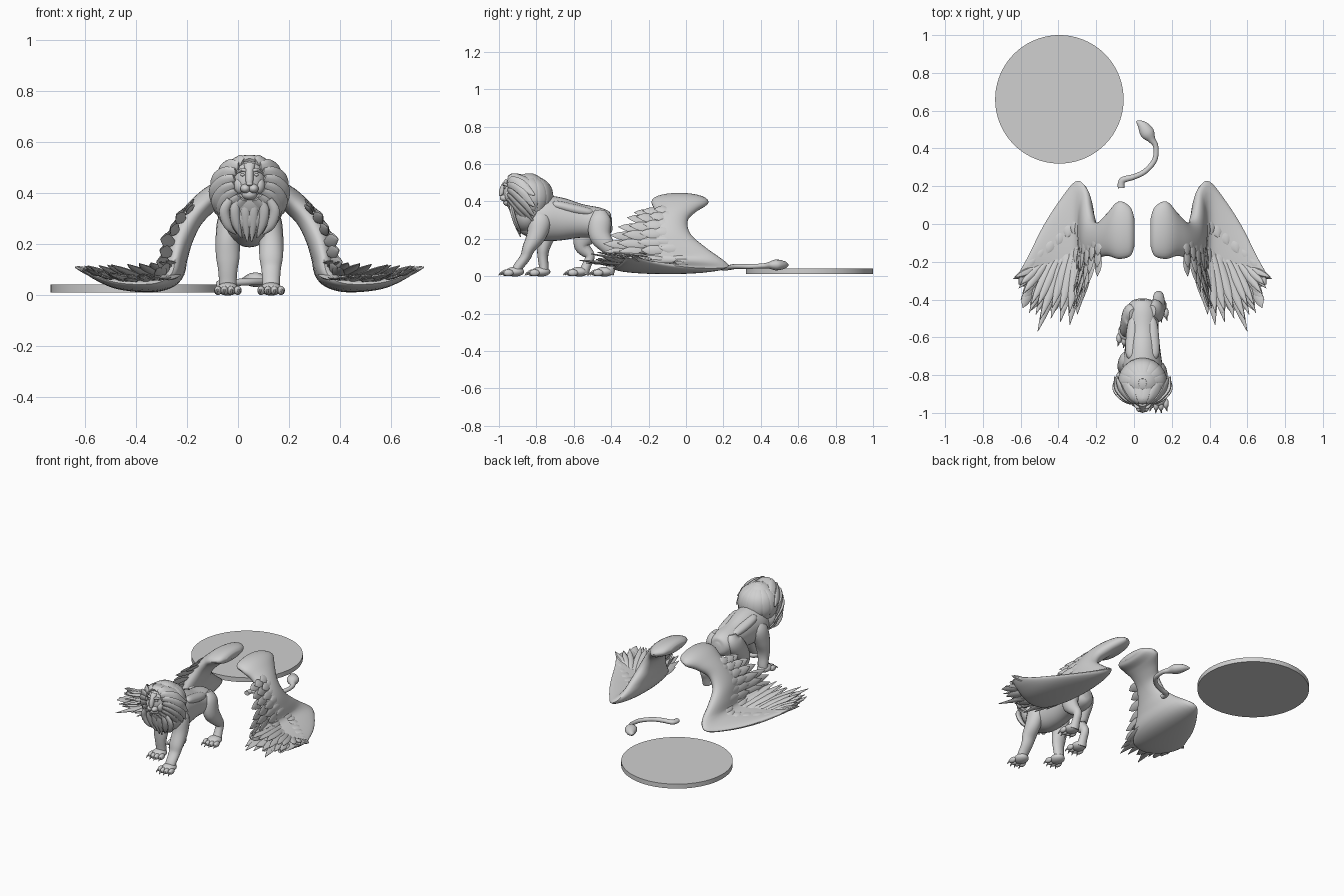
import bpy, bmesh
from math import sin, cos, pi
from mathutils import Vector, Matrix

old = bpy.data.objects.get("Cube")
if old:
    bpy.data.objects.remove(old, do_unlink=True)

CX = .045  # symmetry plane of the animal
X, Y, Z = Vector((1, 0, 0)), Vector((0, 1, 0)), Vector((0, 0, 1))

stone = bpy.data.materials.new("plain grey")
stone.use_nodes = True
grey = (.63, .63, .63, 1)
stone.diffuse_color = grey
stone.node_tree.nodes["Principled BSDF"].inputs["Base Color"].default_value = grey


def spline(rows, u):
    """Smooth interpolation through rows of numbers."""
    last = len(rows) - 1
    i = min(int(u), last - 1)
    t = u - i
    a, b, c, d = (rows[max(0, min(last, i + k))] for k in (-1, 0, 1, 2))
    return [q + t / 2 * (r - p + t * (2*p - 5*q + 4*r - s + t * (3*q - p - 3*r + s)))
            for p, q, r, s in zip(a, b, c, d)]


def tube(bm, rows, side=X, seg=16, steps=5, square=False):
    """Elliptical loft; each row is x, y, z, half width along side, half thickness.
    A square loft keeps every section parallel to side."""
    count = (len(rows) - 1) * steps
    pts = [spline(rows, k / steps) for k in range(count + 1)]
    rings = []
    for k, (x, y, z, a, b) in enumerate(pts):
        t = Vector(pts[min(k + 1, count)][:3]) - Vector(pts[max(k - 1, 0)][:3])
        if square:
            t -= side * t.dot(side)
        t.normalize()
        up = t.cross(side).normalized()
        s = up.cross(t)
        a, b = max(a, .001), max(b, .001)
        rings.append([bm.verts.new(Vector((x, y, z)) + s * a * cos(2*pi*j/seg) + up * b * sin(2*pi*j/seg))
                      for j in range(seg)])
    for r, q in zip(rings, rings[1:]):
        for j in range(seg):
            n = (j + 1) % seg
            bm.faces.new((r[j], r[n], q[n], q[j]))
    bm.faces.new(rings[0])
    bm.faces.new(rings[-1])


def ball(bm, centre, radii, seg=20):
    m = Matrix.Translation(centre) @ Matrix.Diagonal((*radii, 1))
    bmesh.ops.create_uvsphere(bm, u_segments=seg, v_segments=seg // 2 + 2, radius=1, matrix=m)


def finish(bm, name, angle=.7):
    bmesh.ops.recalc_face_normals(bm, faces=bm.faces)
    mesh = bpy.data.meshes.new(name)
    bm.to_mesh(mesh)
    bm.free()
    mesh.materials.append(stone)
    ob = bpy.data.objects.new(name, mesh)
    bpy.context.collection.objects.link(ob)
    bpy.ops.object.select_all(action='DESELECT')
    ob.select_set(True)
    bpy.context.view_layer.objects.active = ob
    bpy.ops.object.shade_smooth_by_angle(angle=angle)


# Display disc
bm = bmesh.new()
bmesh.ops.create_cone(bm, cap_ends=True, segments=96, radius1=.34, radius2=.34, depth=.03,
                      matrix=Matrix.Translation((-.395, .66, .026)))
finish(bm, "display_disc")

# Torso, with the wing sockets on the back
bm = bmesh.new()
tube(bm, [(CX, -.395, .28, .02, .03), (CX, -.41, .28, .06, .06), (CX, -.46, .285, .085, .08),
          (CX, -.56, .295, .084, .09), (CX, -.67, .305, .095, .115), (CX, -.77, .31, .105, .12),
          (CX, -.86, .31, .08, .09), (CX, -.9, .32, .03, .04)], seg=28)
for s in (-1, 1):
    tube(bm, [(CX + s*.05, -.72, .38, .01, .01), (CX + s*.053, -.69, .38, .035, .024),
              (CX + s*.05, -.6, .358, .038, .028), (CX + s*.046, -.52, .343, .03, .022),
              (CX + s*.046, -.49, .34, .01, .01)])
finish(bm, "torso")


def paw(bm, x, y):
    ball(bm, (x, y, .024), (.043, .05, .026))
    for k in (-1.5, -.5, .5, 1.5):
        tx, ty = x + k * .026, y - .05 + abs(k) * .01
        ball(bm, (tx, ty, .018), (.015, .028, .018), 12)
        tube(bm, [(tx, ty - .018, .022, .006, .006), (tx + k*.003, ty - .032, .015, .005, .005),
                  (tx + k*.005, ty - .042, .004, .001, .001)], seg=8, steps=3)


# Front legs: the left one strides ahead
for name, x, y, lean in (("left_front_leg", .13, -.91, .1), ("right_front_leg", -.04, -.77, .01)):
    bm = bmesh.new()
    tube(bm, [(x - (x - CX) * .3, y + lean + .03, .35, .02, .03), (x - (x - CX) * .1, y + lean + .03, .3, .046, .06),
              (x, y + lean + .01, .22, .048, .052), (x, y + lean * .7, .15, .046, .035),
              (x, y + lean * .5, .1, .038, .028), (x, y + .01, .045, .034, .026),
              (x, y + .005, .015, .034, .03)])
    paw(bm, x, y - .005)
    finish(bm, name)

# Hind legs: the left one trails behind
for name, x, y, hip in (("left_hind_leg", .13, -.43, -.46), ("right_hind_leg", -.04, -.565, -.48)):
    bm = bmesh.new()
    tube(bm, [(x - (x - CX) * .4, hip, .35, .02, .03), (x - (x - CX) * .25, hip, .3, .042, .06),
              (x - (x - CX) * .1, (hip + y) / 2 - .015, .22, .042, .058), (x, y + .01, .16, .036, .042),
              (x, y + .05, .11, .027, .027), (x, y + .035, .06, .027, .024),
              (x, y + .015, .015, .033, .03)])
    paw(bm, x, y - .005)
    finish(bm, name)

# Head: skull, cheeks, muzzle, brow, nose and eyes
bm = bmesh.new()
ball(bm, (CX, -.915, .45), (.064, .062, .085), 28)
ball(bm, (CX, -.948, .395), (.03, .03, .022))
tube(bm, [(CX, -.955, .515, .022, .01), (CX, -.974, .48, .016, .016),
          (CX, -.985, .45, .015, .015), (CX, -.992, .435, .012, .008)])
ball(bm, (CX, -.99, .437), (.014, .01, .009), 12)
for s in (-1, 1):
    ball(bm, (CX + s*.016, -.968, .418), (.02, .028, .018))
    ball(bm, (CX + s*.038, -.938, .43), (.024, .03, .035))
    ball(bm, (CX + s*.027, -.968, .472), (.009, .008, .006), 12)
    tube(bm, [(CX + s*.01, -.974, .485, .005, .005), (CX + s*.028, -.97, .492, .009, .008),
              (CX + s*.048, -.948, .48, .004, .004)], Y, seg=10)
finish(bm, "head")

# Mane: core, locks swept round the face, locks down the neck and a beard
bm = bmesh.new()
ball(bm, (CX, -.84, .41), (.12, .115, .14), 32)
ball(bm, (CX, -.85, .33), (.125, .08, .1), 28)
for s in (-1, 1):
    for i in range(9):
        rows = []
        for y, r, h, z, w, b, sweep in ((-.95, .06, .08, .45, .014, .006, 0), (-.925, .1, .1, .44, .03, .01, .12),
                                        (-.875, .136, .122, .41, .034, .012, .3), (-.81, .148, .14, .385, .005, .004, .6)):
            a = pi * (.04 + .105 * i)
            a += sweep * sin(a)
            rows.append((CX + s*r*sin(a), y, z + h*cos(a), w, b))
        tube(bm, rows, Vector((s * cos(a), .2, -sin(a))), seg=10)
    for i in range(6):
        az = pi * (.05 + .13 * i)
        rows = []
        for lift, w in ((1.4, .005), (.6, .034), (0, .034), (-.6, .004)):
            r = .121 * cos(lift)
            rows.append((CX + s*r*sin(az), -.84 + r*cos(az), .41 + .14*sin(lift), w, w * .3))
        tube(bm, rows, Vector((s * cos(az), -sin(az), 0)), seg=10)
    for i in range(3):
        x = .012 + .032 * i
        tube(bm, [(CX + s*x, -.935, .385 - i*.005, .014, .01), (CX + s*x*1.3, -.925, .33, .02, .012),
                  (CX + s*x*1.1, -.905, .27, .016, .011), (CX + s*x*.7, -.885, .21 + i*.015, .003, .003)], seg=10)
finish(bm, "mane", .8)

# Wings: x, z, leading y, trailing y, half thickness along the span
SPAN = [(.088, .41, .03, -.12, .014), (.11, .408, .09, -.17, .036), (.17, .395, .12, -.185, .046),
        (.225, .355, .06, -.17, .047), (.275, .3, .01, -.18, .047), (.315, .225, .025, -.22, .05),
        (.335, .15, .11, -.26, .048), (.35, .085, .2, -.31, .046), (.4, .05, .225, -.37, .036),
        (.48, .042, .13, -.39, .03), (.57, .05, -.01, -.37, .024), (.65, .075, -.17, -.34, .014),
        (.7, .1, -.26, -.32, .005)]


def wing_point(u):
    """Centre x and z, edges, thickness and outward normal of the wing at u."""
    x, z, lead, trail, th = spline(SPAN, u)
    e = .02
    p, q = spline(SPAN, max(0, u - e)), spline(SPAN, min(len(SPAN) - 1, u + e))
    normal = Vector((p[1] - q[1], 0, q[0] - p[0])).normalized()
    return x, z, lead, trail, th, normal


def feather(bm, s, base, tip, normal, width, thick):
    """Flat pointed feather, mirrored across the symmetry plane when s is -1."""
    side = (tip - base).cross(normal).normalized()
    side.x *= s
    rows = []
    for f, w in ((0, .4), (.35, 1), (.7, .85), (1, .03)):
        p = base.lerp(tip, f)
        rows.append((CX + s * (p.x - CX), p.y, p.z, width * w, thick * max(w, .2)))
    tube(bm, rows, side, seg=8, steps=3)


for side_name, s in (("left", 1), ("right", -1)):
    # Smooth wing sheet
    bm = bmesh.new()
    tube(bm, [(CX + s * (x - CX), (a + b) / 2, z, (a - b) / 2, th) for x, z, a, b, th in SPAN],
         Y, seg=28, steps=5, square=True)
    finish(bm, side_name + "_wing_arm")

    # Long flight feathers fanning from the lower wing, in two layers
    bm = bmesh.new()
    tips = [(.36, -.4), (.39, -.48), (.43, -.535), (.48, -.52), (.53, -.5), (.6, -.57),
            (.61, -.48), (.645, -.47), (.69, -.4), (.7, -.34), (.73, -.29)]
    for i, (tx, ty) in enumerate(tips):
        x, z, lead, trail, th, n = wing_point(6.8 + i * .36)
        base = Vector((x, lead * .45 + trail * .55, z))
        width = .036 - .0016 * i
        tip = Vector((tx, ty, .06 + .005 * i))
        feather(bm, s, base, tip, Z, width, .012)
        upper = base.lerp(tip, .86) + Vector((.01, 0, .07 - .006 * i))
        feather(bm, s, base + Z * .015, upper, Z, width * .9, .01)
    finish(bm, side_name + "_flight_feathers")

    # Overlapping covert feathers in rows on the outer face, longest along the arm's rear
    bm = bmesh.new()
    for chord, reach, lift in ((.35, .13, .006), (.6, .14, .01), (.82, .17, .025), (.95, .2, .035)):
        for k in range(14):
            u = 3.2 + k * .55 + .5 * chord
            x, z, lead, trail, th, n = wing_point(u)
            y = lead + (trail - lead) * chord
            depth = th * (1 - (2 * chord - 1) ** 2) ** .5
            base = Vector((x, y, z)) + n * depth * .85
            arm = max(0, 1 - abs(u - 5.8) / 2.2)
            out = max(0, u - 7) * .014
            tip = base + Vector((out, -reach * (.55 + .5 * arm), 0)) + n * lift * (.4 + arm + .4 * (k % 2))
            feather(bm, s, base, tip, n, .026, .006)
    finish(bm, side_name + "_covert_feathers")

# Tail with its tuft, lying behind
bm = bmesh.new()
tube(bm, [(-.068, .19, .045, .014, .018), (-.068, .215, .045, .014, .018),
          (-.055, .235, .047, .014, .017), (0, .25, .05, .014, .015), (.06, .28, .052, .013, .014),
          (.11, .34, .052, .013, .014), (.115, .41, .055, .013, .014), (.095, .445, .058, .018, .02),
          (.072, .48, .06, .029, .038), (.045, .52, .06, .022, .028), (.014, .545, .06, .005, .005)],
     Z, seg=14)
finish(bm, "tail")
